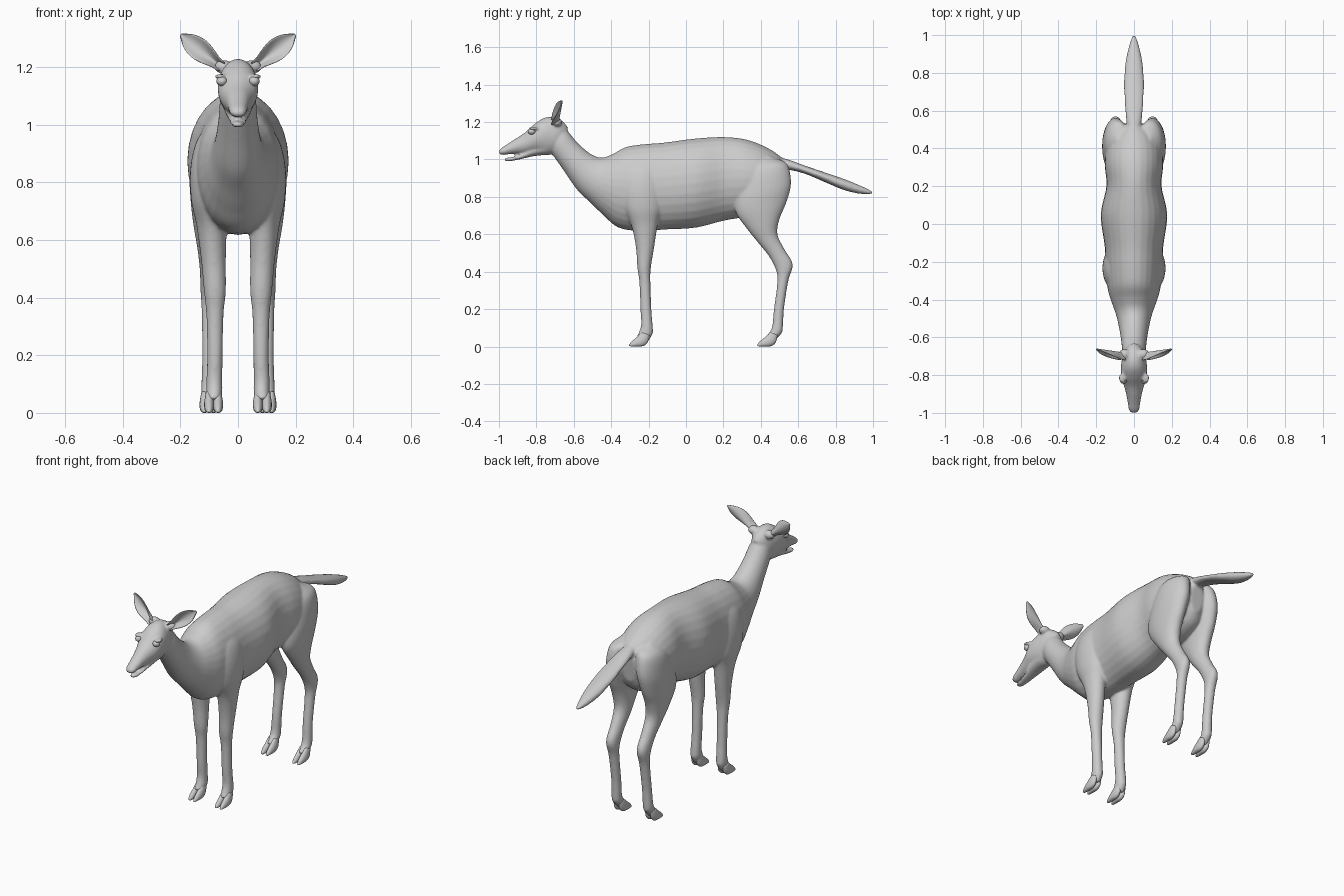
import bpy, bmesh, math
from mathutils import Vector, Matrix


def spline(rows, k):
    # Catmull-Rom interpolation through section rows
    rows = [Vector(r) for r in rows]
    pts = [rows[0]] + rows + [rows[-1]]
    out = []
    for i in range(1, len(pts) - 2):
        a, b, c, d = pts[i - 1:i + 3]
        for j in range(k):
            t = j / k
            out.append(0.5 * (2 * b + (c - a) * t + (2 * a - 5 * b + 4 * c - d) * t ** 2
                              + (3 * b - a - 3 * c + d) * t ** 3))
    return out + [rows[-1]]


def loft(bm, rows, side=1, k=5, n=28):
    # rows: y,z of one profile edge, y,z of the other edge, centre x, half width
    rings = []
    for y1, z1, y2, z2, x, w in spline(rows, k):
        c = Vector((side * x, (y1 + y2) / 2, (z1 + z2) / 2))
        h = Vector((0, (y1 - y2) / 2, (z1 - z2) / 2))
        rings.append([bm.verts.new(c + h * math.sin(a) + Vector((w * math.cos(a), 0, 0)))
                      for a in (2 * math.pi * i / n for i in range(n))])
    faces = [bm.faces.new(rings[0]), bm.faces.new(rings[-1])]
    for r, s in zip(rings, rings[1:]):
        for i in range(n):
            j = (i + 1) % n
            faces.append(bm.faces.new((r[i], r[j], s[j], s[i])))
    bmesh.ops.recalc_face_normals(bm, faces=faces)


def ball(bm, loc, scale):
    m = Matrix.Translation(loc) @ Matrix.Diagonal((*scale, 1))
    bmesh.ops.create_uvsphere(bm, u_segments=20, v_segments=12, radius=1, matrix=m)


def finish(bm, name):
    me = bpy.data.meshes.new(name)
    bm.to_mesh(me)
    bm.free()
    ob = bpy.data.objects.new(name, me)
    bpy.context.collection.objects.link(ob)
    for p in me.polygons:
        p.use_smooth = True
    return ob


# Trunk and neck, rump to nape
trunk = [(.54, .97, .52, .80, 0, .04), (.50, 1.02, .48, .74, 0, .10),
         (.42, 1.07, .40, .70, 0, .145), (.32, 1.107, .31, .69, 0, .155),
         (.20, 1.12, .20, .672, 0, .146), (.05, 1.112, .05, .635, 0, .176),
         (-.12, 1.09, -.12, .625, 0, .155), (-.22, 1.082, -.24, .617, 0, .15),
         (-.32, 1.067, -.36, .635, 0, .14), (-.39, 1.03, -.44, .70, 0, .118),
         (-.45, 1.01, -.51, .768, 0, .095), (-.51, 1.03, -.58, .835, 0, .08),
         (-.58, 1.09, -.65, .935, 0, .068), (-.63, 1.15, -.71, 1.02, 0, .062),
         (-.67, 1.19, -.74, 1.06, 0, .05)]

# Skull with muzzle, and the slightly dropped jaw
skull = [(-.63, 1.17, -.68, 1.06, 0, .035), (-.66, 1.205, -.715, 1.03, 0, .058),
         (-.71, 1.227, -.75, 1.022, 0, .066), (-.76, 1.222, -.785, 1.03, 0, .07),
         (-.81, 1.19, -.82, 1.035, 0, .067), (-.86, 1.145, -.86, 1.03, 0, .052),
         (-.91, 1.112, -.905, 1.03, 0, .04), (-.955, 1.082, -.945, 1.028, 0, .033),
         (-.985, 1.063, -.975, 1.024, 0, .029), (-1.002, 1.045, -.997, 1.028, 0, .016)]
jaw = [(-.76, 1.10, -.74, 1.025, 0, .05), (-.82, 1.07, -.81, 1.018, 0, .045),
       (-.87, 1.035, -.87, 1.005, 0, .034), (-.92, 1.015, -.925, .993, 0, .026),
       (-.955, 1.01, -.955, .989, 0, .02), (-.972, 1.006, -.97, .994, 0, .01)]

# Tail
tail = [(.48, 1.02, .48, .95, 0, .03), (.56, .995, .55, .945, 0, .042),
        (.65, .962, .64, .922, 0, .05), (.76, .925, .74, .88, 0, .053),
        (.86, .89, .84, .838, 0, .046), (.94, .857, .92, .818, 0, .03),
        (.985, .836, .98, .814, 0, .014), (1.0, .826, .998, .818, 0, .004)]

# Legs from shoulder blade and hip down to the pastern
front_leg = [(-.27, 1.02, -.17, 1.02, .06, .02), (-.33, .95, -.13, .95, .09, .05),
             (-.345, .85, -.125, .85, .105, .06), (-.33, .74, -.13, .74, .105, .058),
             (-.29, .64, -.15, .66, .092, .052), (-.268, .53, -.17, .53, .085, .043),
             (-.26, .42, -.188, .42, .08, .038), (-.249, .34, -.19, .34, .08, .03),
             (-.244, .20, -.185, .20, .08, .027), (-.24, .12, -.177, .10, .082, .028),
             (-.25, .08, -.177, .07, .082, .028), (-.265, .05, -.20, .03, .084, .026)]
hind_leg = [(.40, 1.03, .50, 1.0, .06, .03), (.32, .95, .545, .97, .085, .065),
            (.27, .82, .562, .87, .098, .07), (.265, .72, .537, .77, .105, .06),
            (.325, .63, .50, .68, .105, .05), (.385, .555, .489, .60, .10, .042),
            (.445, .48, .527, .52, .098, .035), (.482, .405, .571, .44, .098, .032),
            (.488, .34, .547, .35, .098, .028), (.47, .20, .524, .20, .098, .026),
            (.461, .11, .518, .10, .10, .027), (.445, .075, .511, .07, .10, .027),
            (.42, .05, .475, .03, .10, .025)]

# Fused skin: all lofts remeshed into one smooth surface
bm = bmesh.new()
for part in (trunk, skull, jaw, tail):
    loft(bm, part)
for s in (-1, 1):
    loft(bm, front_leg, s)
    loft(bm, hind_leg, s)
    ball(bm, (s * .062, -.815, 1.166), (.02, .028, .009))   # brow
    ball(bm, (s * .05, -.69, 1.2), (.033, .028, .024))      # ear root
body = finish(bm, "deer_body")
remesh = body.modifiers.new("fuse", 'REMESH')
remesh.mode = 'VOXEL'
remesh.voxel_size = 0.0065
remesh.use_smooth_shade = True
blend = body.modifiers.new("blend", 'SMOOTH')
blend.factor = 0.5
blend.iterations = 8

# Cloven hooves
for name, x, dy in (("front_hooves", .084, 0), ("hind_hooves", .10, .685)):
    bm = bmesh.new()
    toe = [(-.235, .075, -.195, .06, .012), (-.26, .052, -.205, .022, .017),
           (-.282, .034, -.228, .003, .017), (-.298, .018, -.262, 0, .013),
           (-.306, .005, -.295, 0, .006)]
    for s in (-1, 1):
        for o in (-.015, .016):
            loft(bm, [(a + dy, b, c + dy, d, x + o, w) for a, b, c, d, w in toe], s, 4, 16)
    finish(bm, name)

# Eyes
bm = bmesh.new()
for s in (-1, 1):
    ball(bm, (s * .056, -.825, 1.15), (.019, .021, .017))
finish(bm, "eyes")

# Cupped ears
for s, name in ((1, "left_ear"), (-1, "right_ear")):
    bm = bmesh.new()
    base, tip = Vector((.055, -.682, 1.198)), Vector((.199, -.662, 1.312))
    across = Vector((-.62, 0, .785))
    grid = []
    for (w, depth), i in zip(spline([(.018, .04), (.021, .04), (.031, .036), (.038, .03),
                                     (.037, .022), (.026, .012), (.005, .003)], 3), range(19)):
        c = base.lerp(tip, i / 18)
        row = []
        for j in range(9):
            v = j / 4 - 1
            p = c + across * w * v + Vector((0, -depth * v * v, 0))
            row.append(bm.verts.new((s * p.x, p.y, p.z)))
        grid.append(row)
    for r, q in zip(grid, grid[1:]):
        for j in range(8):
            bm.faces.new((r[j], r[j + 1], q[j + 1], q[j]))
    bmesh.ops.recalc_face_normals(bm, faces=bm.faces)
    ear = finish(bm, name)
    thick = ear.modifiers.new("thickness", 'SOLIDIFY')
    thick.thickness = 0.006
    thick.offset = 0
    ear.modifiers.new("round", 'SUBSURF').levels = 1
